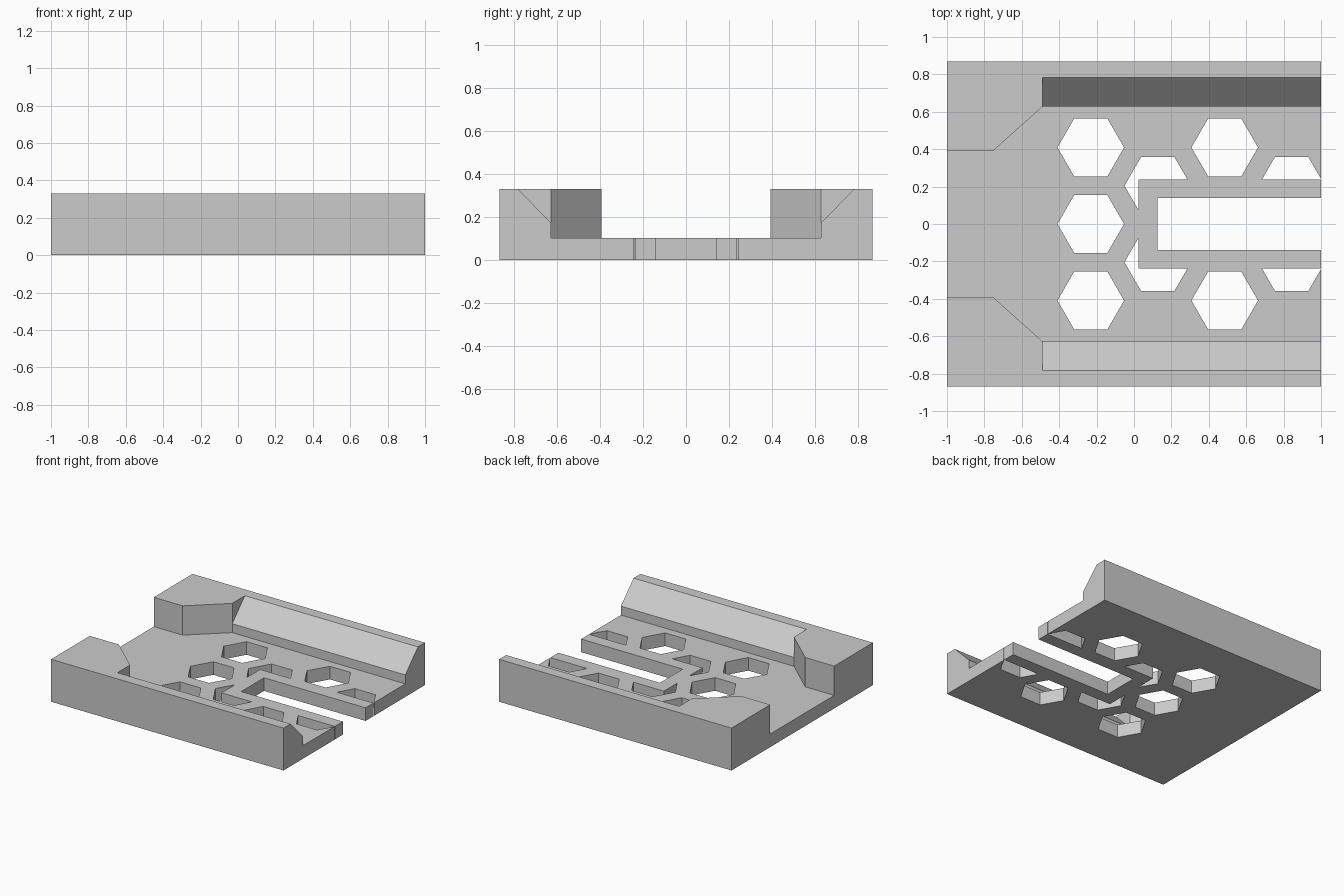
import bpy
import bmesh
from math import cos, sin, pi
from mathutils import Vector

cube = bpy.data.objects.get("Cube")
if cube:
    bpy.data.objects.remove(cube, do_unlink=True)

# Main dimensions
HALF_Y, TOP, FLOOR = 0.869, 0.33, 0.102
WALL_Y, BLOCK_Y = 0.628, 0.393
BLOCK_X, CORNER_X = -0.489, -0.751

grey = bpy.data.materials.new("plain_grey")
grey.use_nodes = True
grey.diffuse_color = (0.6, 0.6, 0.6, 1)
grey.node_tree.nodes["Principled BSDF"].inputs["Base Color"].default_value = (0.6, 0.6, 0.6, 1)


def prisms(name, outlines, sweep):
    """Object made of one closed prism per outline, swept along a vector."""
    bm = bmesh.new()
    for outline in outlines:
        face = bm.faces.new([bm.verts.new(p) for p in outline])
        extruded = bmesh.ops.extrude_face_region(bm, geom=[face], use_keep_orig=True)
        moved = [v for v in extruded["geom"] if isinstance(v, bmesh.types.BMVert)]
        bmesh.ops.translate(bm, verts=moved, vec=Vector(sweep))
    bmesh.ops.recalc_face_normals(bm, faces=bm.faces[:])
    mesh = bpy.data.meshes.new(name)
    bm.to_mesh(mesh)
    bm.free()
    mesh.materials.append(grey)
    obj = bpy.data.objects.new(name, mesh)
    bpy.context.scene.collection.objects.link(obj)
    return obj


def rect(x0, x1, half_y, z):
    return [(x0, -half_y, z), (x1, -half_y, z), (x1, half_y, z), (x0, half_y, z)]


def mirrored(half):
    """Complete a half outline by reflecting it in y."""
    return half + [(x, -y, z) for x, y, z in reversed(half)]


def cut(target, cutter):
    cutter.hide_render = True
    mod = target.modifiers.new("cut", 'BOOLEAN')
    mod.operation, mod.solver, mod.object = 'DIFFERENCE', 'EXACT', cutter
    graph = bpy.context.evaluated_depsgraph_get()
    result = bpy.data.meshes.new_from_object(target.evaluated_get(graph))
    target.modifiers.clear()
    target.data = result
    bpy.data.objects.remove(cutter, do_unlink=True)


# Solid block
tray = prisms("slotted_tray", [rect(-1, 1, HALF_Y, 0)], (0, 0, TOP))

# Channel that narrows between the two end blocks
plan = mirrored([(-1.1, BLOCK_Y, FLOOR), (CORNER_X, BLOCK_Y, FLOOR),
                 (BLOCK_X, WALL_Y, FLOOR), (1.1, WALL_Y, FLOOR)])
cut(tray, prisms("channel_cutter", [plan], (0, 0, 1)))

# Sloped inner top of both side walls
slope = mirrored([(BLOCK_X, 0.6, 0.143), (BLOCK_X, 0.9, 0.449)])
cut(tray, prisms("slope_cutter", [slope], (2, 0, 0)))

# Honeycomb holes, kept clear of the solid rim around the slot
RADIUS, STEP_X, STEP_Y = 0.178, 0.358, 0.409
centres = [(-0.231 + col * STEP_X, row * STEP_Y)
           for col in range(4)
           for row in ((-0.5, 0.5) if col % 2 else (-1, 0, 1))
           if (col, row) != (2, 0)]
hexes = [[(x + RADIUS * cos(k * pi / 3), y + RADIUS * sin(k * pi / 3), -0.2)
          for k in range(6)] for x, y in centres]
holes = prisms("hole_cutter", hexes, (0, 0, 0.8))
cut(holes, prisms("rim_guard", [rect(0.024, 1.3, 0.238, -0.5)], (0, 0, 2)))
cut(tray, holes)

# Open slot
cut(tray, prisms("slot_cutter", [rect(0.126, 1.2, 0.14, -0.3)], (0, 0, 1)))
